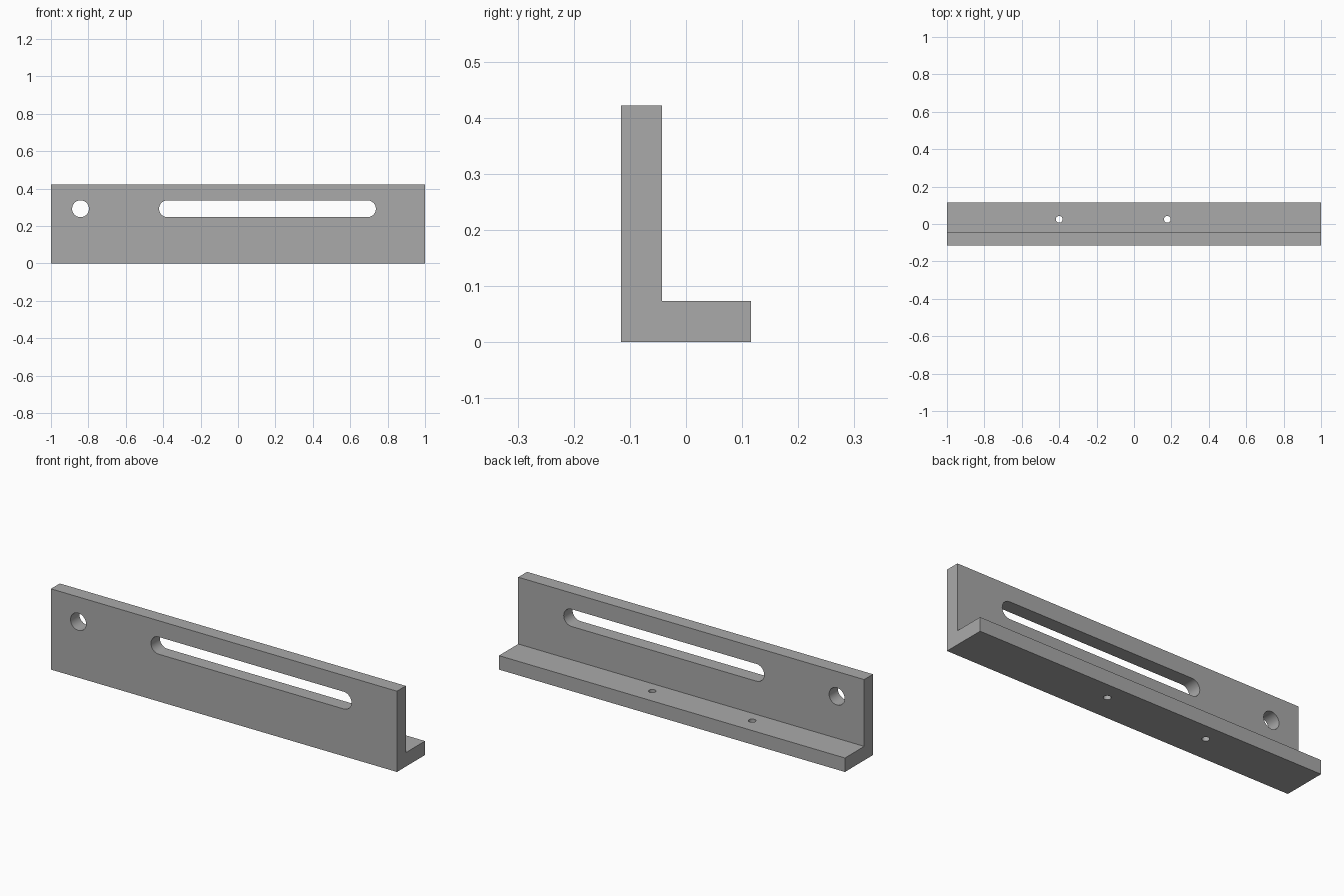
import bpy, bmesh, math
from mathutils import Matrix

if "Cube" in bpy.data.objects:
    bpy.data.objects.remove(bpy.data.objects["Cube"])

grey = bpy.data.materials.new("plain_grey")
grey.diffuse_color = (0.4, 0.4, 0.4, 1)
grey.use_nodes = True
grey.node_tree.nodes["Principled BSDF"].inputs["Base Color"].default_value = grey.diffuse_color


def prism(name, outline, depth, matrix):
    """Extrude an outline in local XY along local Z, centred, then place it."""
    bm = bmesh.new()
    face = bm.faces.new([bm.verts.new((x, y, -depth / 2)) for x, y in outline])
    ext = bmesh.ops.extrude_face_region(bm, geom=[face])
    bmesh.ops.translate(bm, vec=(0, 0, depth),
                        verts=[v for v in ext["geom"] if isinstance(v, bmesh.types.BMVert)])
    bmesh.ops.transform(bm, matrix=matrix, verts=bm.verts)
    bmesh.ops.recalc_face_normals(bm, faces=bm.faces)
    mesh = bpy.data.meshes.new(name)
    bm.to_mesh(mesh)
    bm.free()
    mesh.materials.append(grey)
    obj = bpy.data.objects.new(name, mesh)
    bpy.context.collection.objects.link(obj)
    return obj


def slot(x0, x1, y, r, n=24):
    """Round-ended outline between two centres; a circle when they coincide."""
    ends = [(x1, -math.pi / 2), (x0, math.pi / 2)]
    skip = 1 if x0 == x1 else 0
    return [(cx + r * math.cos(a + math.pi * i / n), y + r * math.sin(a + math.pi * i / n))
            for cx, a in ends for i in range(n + 1 - skip)]


# L-shaped bracket, profile in (y, z) extruded along x
along_x = Matrix(((0, 0, 1, 0), (1, 0, 0, 0), (0, 1, 0, 0), (0, 0, 0, 1)))
bracket = prism("angle_bracket", [(-0.116, 0), (0.116, 0), (0.116, 0.073), (-0.043, 0.073),
                                  (-0.043, 0.422), (-0.116, 0.422)], 2, along_x)

# Cutters: wall hole and slot run along y, flange screw holes along z
along_y = Matrix.Translation((0, -0.08, 0)) @ Matrix.Rotation(math.pi / 2, 4, 'X')
along_z = Matrix.Translation((0, 0, 0.037))
cutters = [prism("wall_hole_cutter", slot(-0.842, -0.842, 0.292, 0.045), 0.2, along_y),
           prism("wall_slot_cutter", slot(-0.377, 0.692, 0.292, 0.045), 0.2, along_y)]
for x in (-0.40, 0.178):
    cutters.append(prism("screw_hole_cutter", slot(x, x, 0.025, 0.018), 0.2, along_z))

bpy.context.view_layer.objects.active = bracket
bracket.select_set(True)
for cutter in cutters:
    mod = bracket.modifiers.new("cut", 'BOOLEAN')
    mod.operation = 'DIFFERENCE'
    mod.solver = 'EXACT'
    mod.object = cutter
    bpy.ops.object.modifier_apply(modifier=mod.name)
    bpy.data.objects.remove(cutter)

# Smooth bores, crisp edges
bpy.ops.object.shade_smooth_by_angle(angle=math.radians(30))
